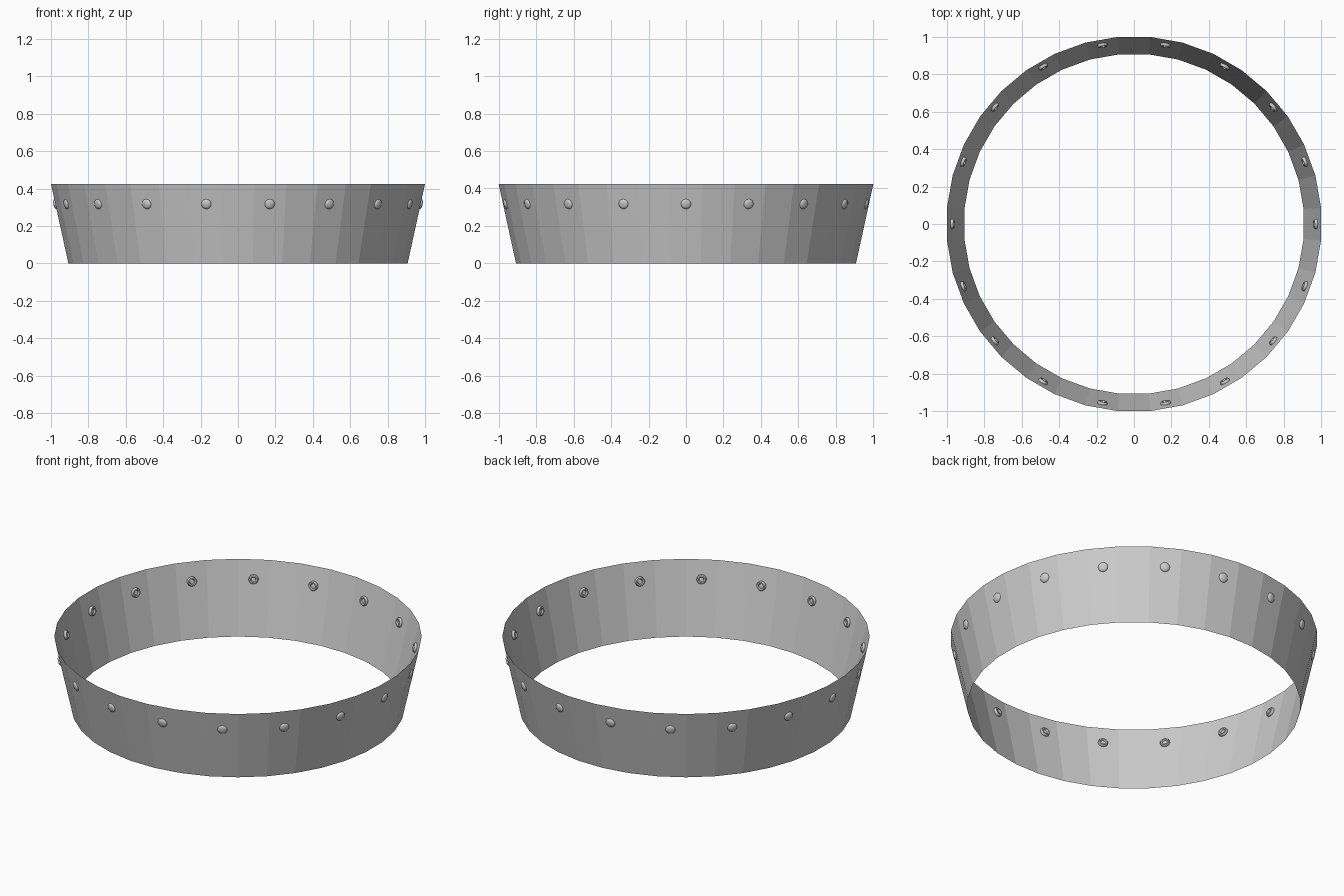
import bpy, bmesh
from math import cos, sin, pi, atan2, radians
from mathutils import Matrix

if "Cube" in bpy.data.objects:
    bpy.data.objects.remove(bpy.data.objects["Cube"])

H, R_LOW, R_TOP = 0.425, 0.907, 1.0   # band height, flat-to-flat radii
SIDES, RIVETS, RIVET_Z = 36, 18, 0.317


def finish(name, bm):
    bmesh.ops.recalc_face_normals(bm, faces=bm.faces)
    me = bpy.data.meshes.new(name)
    bm.to_mesh(me)
    bm.free()
    ob = bpy.data.objects.new(name, me)
    bpy.context.collection.objects.link(ob)
    return ob


def lathe(bm, profile, n, offset=0.0):
    """Spin (radius, height) points about z; radius 0 makes a pole."""
    rings = []
    for r, z in profile:
        if r == 0:
            rings.append([bm.verts.new((0, 0, z))] * n)
        else:
            rings.append([bm.verts.new((r * cos(offset + 2 * pi * i / n),
                                        r * sin(offset + 2 * pi * i / n), z))
                          for i in range(n)])
    for a, b in zip(rings, rings[1:]):
        for i in range(n):
            j = (i + 1) % n
            bm.faces.new(list(dict.fromkeys((a[i], a[j], b[j], b[i]))))


# Thin flared band, with a flat facet facing each axis
k = 1 / cos(pi / SIDES)
bm = bmesh.new()
lathe(bm, [(R_LOW * k, 0), (R_TOP * k, H)], SIDES, pi / SIDES)
finish("band", bm)

# Rivet: domed cap outside, hollow collar inside
bm = bmesh.new()
lathe(bm, [(0, 0.011), (0.015, 0.010), (0.024, 0.006), (0.027, 0.001),
           (0.027, -0.008), (0.023, -0.015), (0.016, -0.015),
           (0.012, -0.007), (0, -0.007)], 16)
rivet = finish("rivet", bm)
rivet.data.polygons.foreach_set("use_smooth", [True] * len(rivet.data.polygons))
rivet.data.set_sharp_from_angle(angle=radians(40))

# Rivets stand square to the sloping wall
slope = atan2(R_TOP - R_LOW, H)
wall_r = R_LOW + (R_TOP - R_LOW) * RIVET_Z / H
for i in range(RIVETS):
    ob = rivet if i == 0 else rivet.copy()
    if i:
        bpy.context.collection.objects.link(ob)
    ob.name = f"rivet_{i + 1:02d}"
    ob.matrix_world = (Matrix.Rotation(2 * pi * i / RIVETS, 4, 'Z')
                       @ Matrix.Translation((wall_r, 0, RIVET_Z))
                       @ Matrix.Rotation(pi / 2 + slope, 4, 'Y'))
